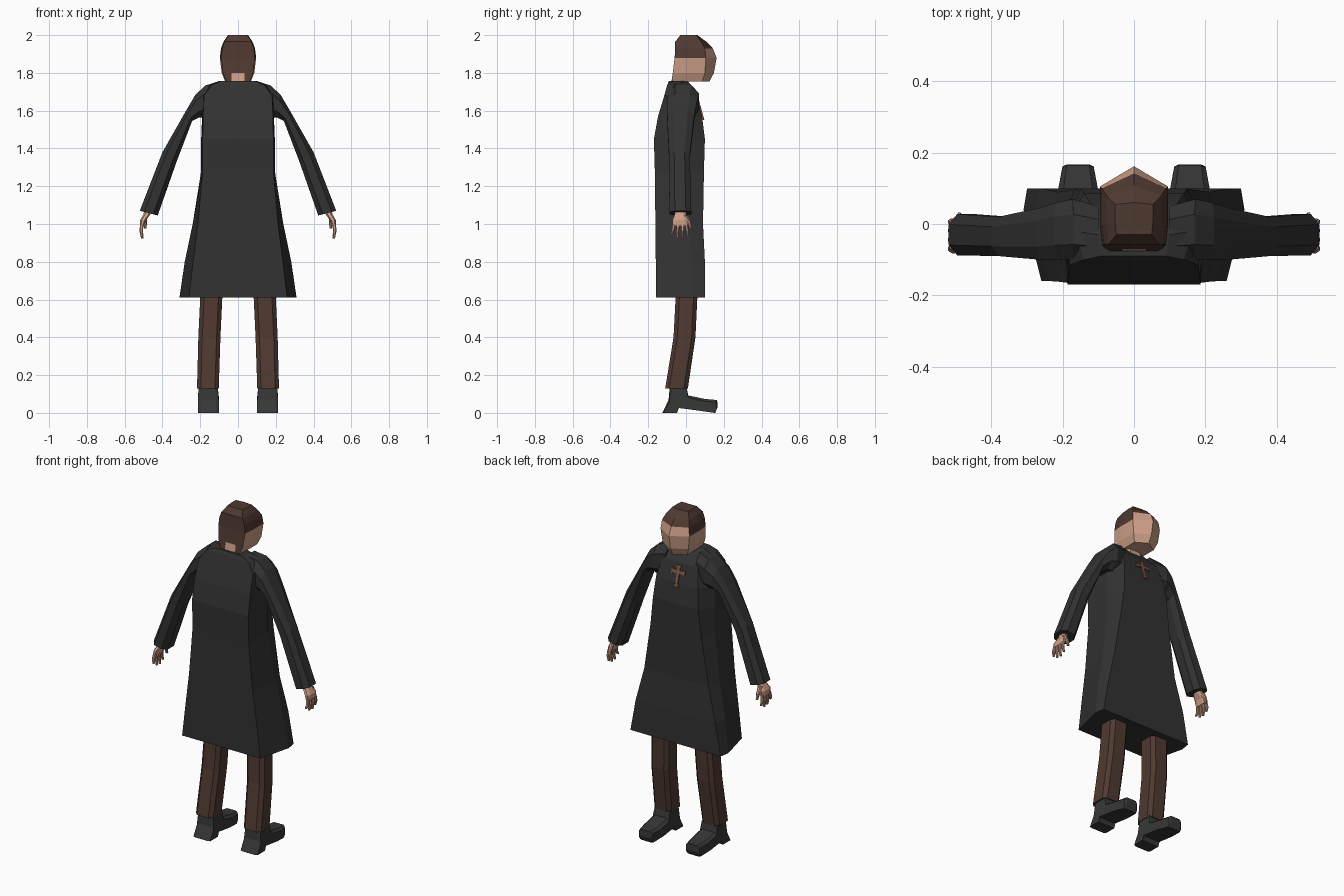
import bpy, bmesh
from mathutils import Vector

old = bpy.data.objects.get("Cube")
if old:
    bpy.data.objects.remove(old)


def material(name, rgb):
    m = bpy.data.materials.new(name)
    m.use_nodes = True
    m.diffuse_color = (*rgb, 1)
    bsdf = next(n for n in m.node_tree.nodes if n.type == 'BSDF_PRINCIPLED')
    bsdf.inputs["Base Color"].default_value = (*rgb, 1)
    return m


COAT = material("coat black", (0.032, 0.032, 0.032))
BROWN = material("dark brown", (0.078, 0.041, 0.030))
SKIN = material("skin", (0.62, 0.35, 0.25))
SHOE = material("shoe grey", (0.037, 0.038, 0.038))
WOOD = material("cross brown", (0.21, 0.09, 0.06))


def finish(name, bm, mats, mirror=False):
    bmesh.ops.recalc_face_normals(bm, faces=bm.faces)
    mesh = bpy.data.meshes.new(name)
    bm.to_mesh(mesh)
    bm.free()
    for m in mats:
        mesh.materials.append(m)
    ob = bpy.data.objects.new(name, mesh)
    bpy.context.collection.objects.link(ob)
    if mirror:
        ob.modifiers.new("Mirror", 'MIRROR').use_mirror_merge = False
    return ob


def skin_rings(bm, rings):
    """Bridge rings of equal point count and cap both ends."""
    loops = [[bm.verts.new(p) for p in r] for r in rings]
    n = len(loops[0])
    for a, b in zip(loops, loops[1:]):
        for i in range(n):
            j = (i + 1) % n
            bm.faces.new((a[i], a[j], b[j], b[i]))
    bm.faces.new(loops[0])
    bm.faces.new(loops[-1])


def loft(name, rings, mats, mirror=False):
    bm = bmesh.new()
    skin_rings(bm, rings)
    return finish(name, bm, mats, mirror)


def octagon(centre, u, v, c=0.55):
    """Chamfered box section spanned by half axes u and v."""
    corners = [(1, -c), (1, c), (c, 1), (-c, 1), (-1, c), (-1, -c), (-c, -1), (c, -1)]
    return [Vector(centre) + Vector(u) * a + Vector(v) * b for a, b in corners]


def symmetric(half, z):
    """Close a right-hand half outline, given from back to front, over x = 0."""
    left = [(-x, y) for x, y in reversed(half) if x > 0]
    return [(x, y, z) for x, y in half + left]


# Long coat: height, then back corner, side and front corner
coat = [
    (0.61, (0.26, -0.16), (0.31, 0.04), (0.30, 0.10)),
    (0.80, (0.238, -0.16), (0.282, 0.03), (0.265, 0.10)),
    (1.00, (0.212, -0.162), (0.24, 0.02), (0.215, 0.09)),
    (1.28, (0.187, -0.165), (0.195, 0.0), (0.17, 0.095)),
    (1.45, (0.187, -0.17), (0.195, 0.0), (0.15, 0.10)),
    (1.57, (0.185, -0.148), (0.19, 0.0), (0.14, 0.085)),
    (1.68, (0.18, -0.115), (0.20, -0.01), (0.12, 0.055)),
    (1.735, (0.14, -0.10), (0.165, -0.02), (0.09, 0.01)),
    (1.757, (0.09, -0.09), (0.10, -0.03), (0.06, -0.005)),
]
loft("coat", [symmetric(list(p), z) for z, *p in coat], [COAT])

# Sleeves: outer x, z; inner x, z; back y, front y
sleeve = [
    (0.10, 1.752, 0.10, 1.56, -0.10, 0.05),
    (0.17, 1.735, 0.18, 1.56, -0.10, 0.07),
    (0.225, 1.685, 0.205, 1.565, -0.10, 0.06),
    (0.275, 1.60, 0.243, 1.545, -0.10, 0.045),
    (0.40, 1.38, 0.325, 1.33, -0.09, 0.02),
    (0.52, 1.07, 0.425, 1.045, -0.088, 0.028),
]
loft("sleeves", [octagon(((a + c) / 2, (e + f) / 2, (b + d) / 2),
                         ((a - c) / 2, 0, (b - d) / 2), (0, (f - e) / 2, 0), 0.5)
                 for a, b, c, d, e, f in sleeve], [COAT], True)

# Trousers: height, inner x, outer x, back y, front y
legs = [
    (0.13, 0.102, 0.217, -0.11, 0.01),
    (0.40, 0.093, 0.21, -0.066, 0.05),
    (0.61, 0.083, 0.20, -0.055, 0.06),
    (0.72, 0.075, 0.195, -0.055, 0.06),
]
loft("trousers", [octagon(((a + b) / 2, (c + d) / 2, z), ((b - a) / 2, 0, 0),
                          (0, (d - c) / 2, 0), 0.65)
                  for z, a, b, c, d in legs], [BROWN], True)

# Shoes: side profile swept across the foot, narrowed at toe and ankle
profile = [(-0.125, 0), (-0.05, 0), (-0.04, 0.026), (0.07, 0.012), (0.155, 0),
           (0.167, 0.03), (0.165, 0.068), (0.1, 0.074), (0.012, 0.092),
           (0.0, 0.15), (-0.085, 0.15), (-0.092, 0.07)]


def shoe_ring(side, inset):
    ring = []
    for y, z in profile:
        w = 0.056 - (0.012 if y > 0.15 else 0) - (0.006 if z > 0.1 else 0)
        cy, cz = 0.02, 0.045
        k = 1 - inset
        ring.append((0.157 + side * (w - inset * 0.0), cy + (y - cy) * k, cz + (z - cz) * k)
                    if not inset else
                    (0.157 + side * w, cy + (y - cy) * k, z if z < 0.03 else z - 0.012))
    return ring


def shoe_mid(side):
    return [(0.157 + side * abs(x - 0.157) * 0.72, y, z) for x, y, z in shoe_ring(side, 0)]


loft("shoes", [shoe_ring(-1, 0.04), shoe_mid(-1), shoe_mid(1), shoe_ring(1, 0.04)], [SHOE], True)

# Hands: palm, four fanned fingers and a thumb
bm = bmesh.new()


def limb(points):
    """Tube through (x, y, z, half thickness, half width) stations."""
    skin_rings(bm, [octagon((x, y, z), (t, 0, 0), (0, w, 0), 0.5) for x, y, z, t, w in points])


limb([(0.47, -0.03, 1.09, 0.02, 0.027), (0.483, -0.03, 1.05, 0.018, 0.03),
      (0.503, -0.03, 1.02, 0.016, 0.042), (0.508, -0.03, 0.99, 0.011, 0.04)])
for root, tip, end in [(-0.063, -0.077, 0.945), (-0.041, -0.047, 0.925),
                       (-0.019, -0.018, 0.922), (0.002, 0.01, 0.937)]:
    limb([(0.508, root, 1.0, 0.010, 0.009), (0.513, (root + tip) / 2, 0.965, 0.009, 0.008),
          (0.507, tip, end, 0.006, 0.006)])
limb([(0.492, -0.005, 1.045, 0.012, 0.014), (0.492, 0.016, 1.01, 0.010, 0.010),
      (0.490, 0.025, 0.975, 0.006, 0.007)])
finish("hands", bm, [SKIN], True)

# Neck
loft("neck", [octagon((0, y, z), (0.062, 0, 0), (0, 0.045, 0))
              for y, z in [(-0.04, 1.70), (-0.025, 1.80)]], [SKIN])

# Head: height, width, back y, cheek y, nose line y
head = [
    (1.755, 0.068, -0.076, 0.085, 0.125),
    (1.80, 0.086, -0.07, 0.10, 0.148),
    (1.88, 0.096, -0.06, 0.105, 0.162),
    (1.93, 0.09, -0.058, 0.10, 0.142),
    (1.965, 0.077, -0.057, 0.08, 0.108),
    (2.0, 0.053, -0.03, 0.055, 0.06),
]
rings = [symmetric([(0, b), (w * 0.93, b), (w, b * 0.3 + 0.015), (w, c), (0, f)], z)
         for z, w, b, c, f in head]
head_ob = loft("head", rings, [SKIN, BROWN])
# Hair covers the crown, the back and the upper sides behind the temple
for f in head_ob.data.polygons:
    c = f.center
    behind = f.normal.y < -0.6 and f.normal.z > -0.6
    if c.z > 1.935 or behind or (c.z > 1.89 and c.y < 0.07):
        f.material_index = 1

# Chest cross: thin plates lying on the sloped breast
bm = bmesh.new()


def chest_y(z):
    return 0.085 - (z - 1.57) * 0.273 + 0.003


def plate(x0, x1, z0, z1, tilt=0):
    ring = [(x0, z0 + tilt), (x1, z0 - tilt), (x1, z1 - tilt), (x0, z1 + tilt)]
    skin_rings(bm, [[(x, chest_y(z) + d, z) for x, z in ring] for d in (-0.004, 0.004)])


plate(-0.009, 0.009, 1.55, 1.665)
plate(-0.04, 0.04, 1.622, 1.64)
plate(-0.015, 0.015, 1.55, 1.563)
plate(-0.014, 0.014, 1.655, 1.667)
for s in (-1, 1):
    plate(s * 0.04 - 0.005, s * 0.04 + 0.005, 1.616, 1.646)
finish("chest_cross", bm, [WOOD])
